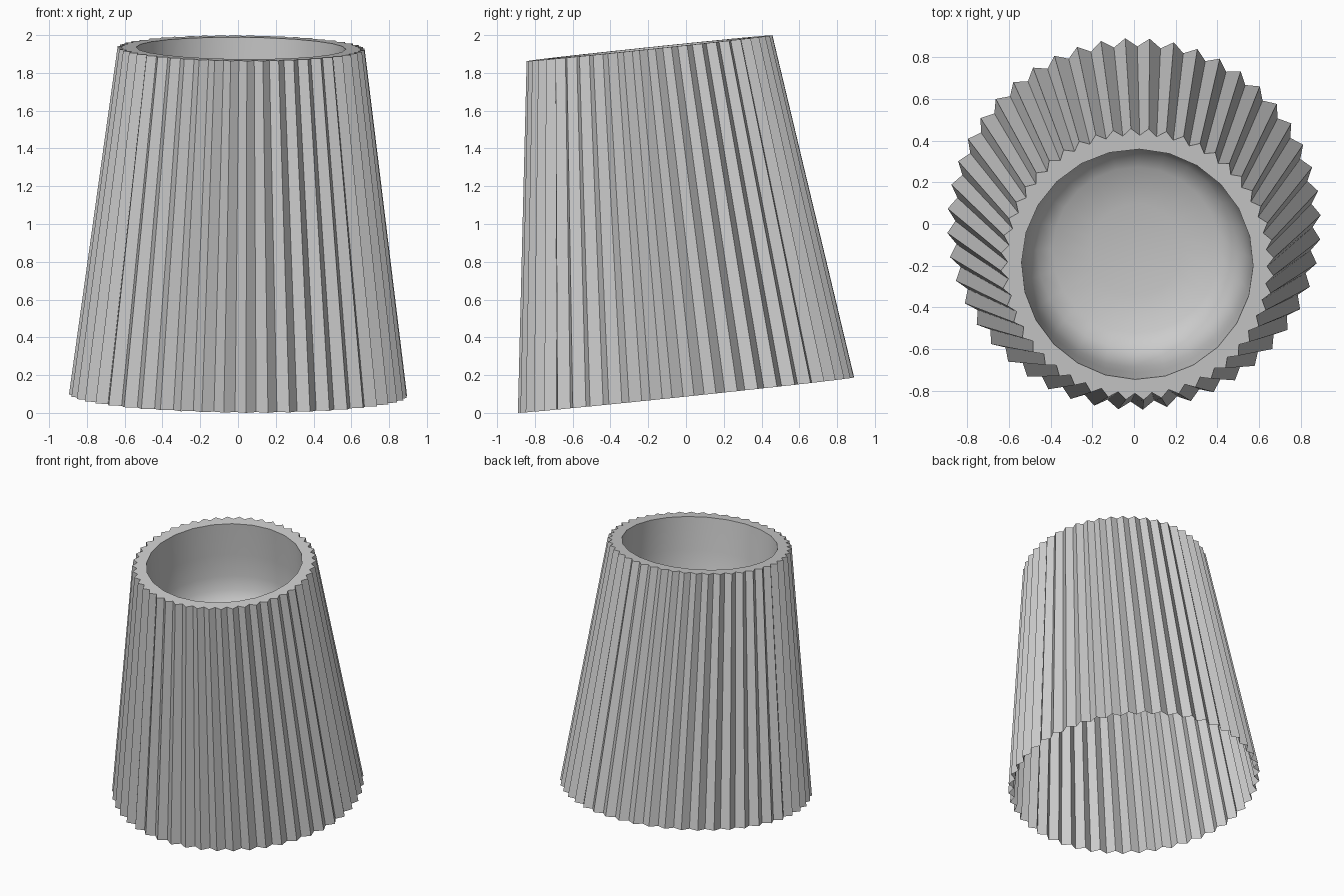
import bpy, bmesh, math
from mathutils import Matrix, Vector

if "Cube" in bpy.data.objects:
    bpy.data.objects.remove(bpy.data.objects["Cube"])

PLEATS, SIDES = 48, 24
HEIGHT = 1.847
R_HOLE = 0.555
PHASE = math.radians(-1.0)

grey = bpy.data.materials.new("light grey")
grey.diffuse_color = (0.6, 0.6, 0.6, 1)
grey.use_nodes = True
grey.node_tree.nodes["Principled BSDF"].inputs["Base Color"].default_value = grey.diffuse_color

# whole model leans toward the front
LEAN = (Matrix.Translation((0, 0, 0.094))
        @ Matrix.Rotation(math.radians(0.5), 4, 'Y')
        @ Matrix.Rotation(math.radians(6.0), 4, 'X'))


def polar(r, a, z):
    return Vector((r * math.cos(a), r * math.sin(a), z))


def pleated_ring(peak, valley, z):
    n = PLEATS * 2
    return [polar(peak if i % 2 else valley, 2 * math.pi * i / n + PHASE, z)
            for i in range(n)]


def round_ring(r, z):
    return [polar(r, 2 * math.pi * i / SIDES + PHASE, z) for i in range(SIDES)]


def hole_ring(z):
    # the round hole outline, subdivided to match the pleated outline
    base = round_ring(R_HOLE, z)
    step = PLEATS * 2 // SIDES
    return [base[i].lerp(base[(i + 1) % SIDES], k / step)
            for i in range(SIDES) for k in range(step)]


def loft(name, rings, smooth=False, cap=None):
    bm = bmesh.new()
    loops = [[bm.verts.new(p) for p in ring] for ring in rings]
    for a, b in zip(loops, loops[1:]):
        n = len(a)
        for i in range(n):
            j = (i + 1) % n
            bm.faces.new((a[i], a[j], b[j], b[i]))
    if cap is not None:
        c = bm.verts.new((0, 0, cap))
        last = loops[-1]
        for i in range(len(last)):
            bm.faces.new((last[i], last[(i + 1) % len(last)], c))
    for f in bm.faces:
        f.smooth = smooth
    bm.transform(LEAN)
    me = bpy.data.meshes.new(name)
    bm.to_mesh(me)
    bm.free()
    me.materials.append(grey)
    ob = bpy.data.objects.new(name, me)
    bpy.context.collection.objects.link(ob)
    return ob


# pleated outer wall, open underneath
top_outline = pleated_ring(0.655, 0.622, HEIGHT)
loft("pleated_wall", [pleated_ring(0.896, 0.856, 0), top_outline])

# flat top rim around the hole
loft("top_rim", [top_outline, hole_ring(HEIGHT)])

# smooth inner bowl: radius, depth
bowl = [(R_HOLE, 0), (0.55, 0.25), (0.542, 0.42), (0.52, 0.52),
        (0.475, 0.60), (0.40, 0.645), (0.22, 0.675)]
loft("inner_bowl", [round_ring(r, HEIGHT - d) for r, d in bowl],
     smooth=True, cap=HEIGHT - 0.685)
